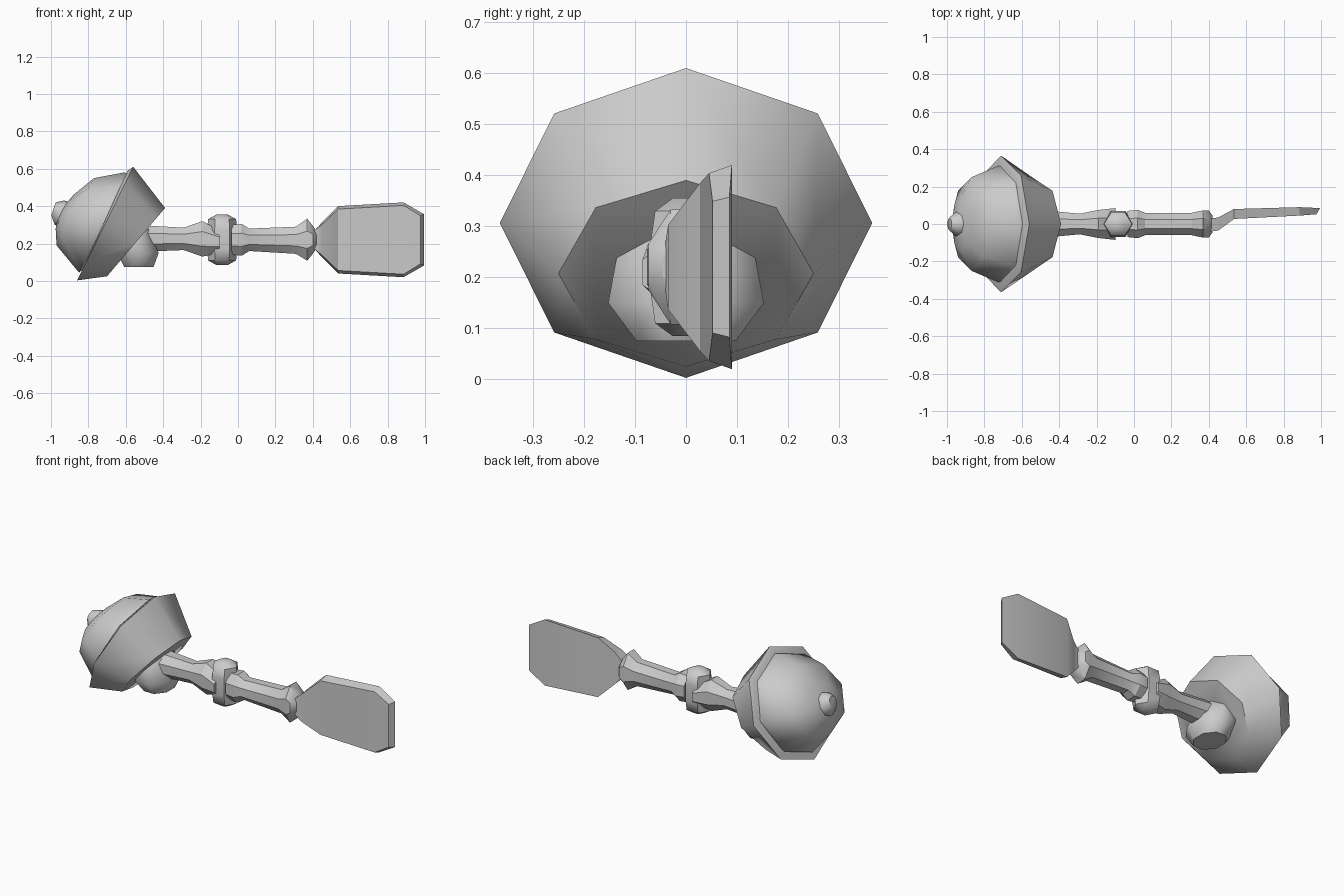
import bpy, bmesh
from math import cos, sin, pi, radians
from mathutils import Vector

cube = bpy.data.objects.get("Cube")
if cube:
    bpy.data.objects.remove(cube, do_unlink=True)

GREY = (0.6, 0.6, 0.6, 1)
mat = bpy.data.materials.new("plain grey")
mat.use_nodes = True
mat.diffuse_color = GREY
mat.node_tree.nodes["Principled BSDF"].inputs["Base Color"].default_value = GREY


def loft(name, rings, angle=40):
    """Skin a list of equal-length vertex rings and close both ends."""
    bm = bmesh.new()
    loops = [[bm.verts.new(p) for p in ring] for ring in rings]
    n = len(loops[0])
    for a, b in zip(loops, loops[1:]):
        for i in range(n):
            j = (i + 1) % n
            bm.faces.new((a[i], a[j], b[j], b[i]))
    bm.faces.new(loops[0])
    bm.faces.new(loops[-1])
    bmesh.ops.recalc_face_normals(bm, faces=bm.faces)
    mesh = bpy.data.meshes.new(name)
    bm.to_mesh(mesh)
    bm.free()
    obj = bpy.data.objects.new(name, mesh)
    bpy.context.collection.objects.link(obj)
    mesh.materials.append(mat)
    bpy.ops.object.select_all(action='DESELECT')
    obj.select_set(True)
    bpy.context.view_layer.objects.active = obj
    bpy.ops.object.shade_smooth_by_angle(angle=radians(angle))
    return obj


def tilted(low, high, ry, n=8, phase=0.0):
    """Elliptical ring whose profile runs from low to high (x, z) points."""
    lo, hi = Vector((low[0], 0, low[1])), Vector((high[0], 0, high[1]))
    mid, up = (lo + hi) / 2, (hi - lo) / 2
    side = Vector((0, ry, 0))
    angles = [2 * pi * (i + phase) / n for i in range(n)]
    return [mid + up * cos(a) + side * sin(a) for a in angles]


def limb(name, stations):
    """Eight-sided flat-topped tube along x from (x, low, high, half width)."""
    k = 1 / cos(pi / 8)
    rings = []
    for x, lo, hi, ry in stations:
        mid, half = (lo + hi) / 2, (hi - lo) / 2 * k
        rings.append(tilted((x, mid - half), (x, mid + half), ry * k, 8, 0.5))
    return loft(name, rings, 30)


def column(name, stations, n, phase=0.0):
    """Upright joint from (z, centre x, x radius, y radius)."""
    rings = [[Vector((cx + rx * cos(2 * pi * (i + phase) / n),
                      ry * sin(2 * pi * (i + phase) / n), z)) for i in range(n)]
             for z, cx, rx, ry in stations]
    return loft(name, rings, 50)


# Shoulder guard: flared octagonal skirt, domed shell and end knob
loft("shoulder_skirt", [
    tilted((-0.845, 0.03), (-0.59, 0.59), 0.34),
    tilted((-0.86, 0.003), (-0.56, 0.61), 0.365),
    tilted((-0.70, 0.025), (-0.39, 0.39), 0.25)], 50)
loft("shoulder_dome", [
    tilted((-0.83, 0.06), (-0.575, 0.57), 0.31),
    tilted((-0.85, 0.045), (-0.61, 0.58), 0.31),
    tilted((-0.97, 0.19), (-0.77, 0.55), 0.25),
    tilted((-0.975, 0.28), (-0.88, 0.46), 0.14),
    tilted((-0.965, 0.34), (-0.94, 0.39), 0.03)], 50)
loft("shoulder_knob", [
    tilted((-0.94, 0.29), (-0.89, 0.42), 0.065),
    tilted((-0.98, 0.30), (-0.93, 0.43), 0.065),
    tilted((-0.998, 0.35), (-0.975, 0.42), 0.035)], 50)

# Shoulder joint below the guard
column("shoulder_joint", [
    (0.075, -0.53, 0.085, 0.105), (0.15, -0.535, 0.12, 0.165),
    (0.275, -0.57, 0.10, 0.14), (0.32, -0.59, 0.06, 0.08)], 8, 0.5)

# Upper arm with a flare before the elbow
limb("upper_arm", [
    (-0.56, 0.155, 0.30, 0.075), (-0.47, 0.158, 0.295, 0.072),
    (-0.29, 0.165, 0.285, 0.055), (-0.19, 0.13, 0.32, 0.075),
    (-0.10, 0.15, 0.27, 0.085)])

# Elbow: six-sided capped pivot
column("elbow_joint", [
    (0.085, -0.085, 0.03, 0.03), (0.11, -0.085, 0.075, 0.07),
    (0.17, -0.085, 0.08, 0.08), (0.27, -0.085, 0.08, 0.08),
    (0.33, -0.085, 0.075, 0.07), (0.355, -0.085, 0.03, 0.03)], 6)

# Forearm with elbow collar and wrist flare
limb("forearm", [
    (-0.035, 0.14, 0.30, 0.07), (0.02, 0.135, 0.305, 0.076),
    (0.06, 0.16, 0.28, 0.06), (0.31, 0.145, 0.29, 0.06),
    (0.37, 0.108, 0.333, 0.073), (0.40, 0.145, 0.295, 0.073),
    (0.42, 0.175, 0.265, 0.045)])


# Paddle hand: columns of (x, front y, back y, half height), bevelled in front
def slab(x, front, back, half, bevel, middle=0.22):
    return [Vector((x, front, middle - half + bevel)),
            Vector((x, back, middle - half)),
            Vector((x, back, middle + half)),
            Vector((x, front, middle + half - bevel))]


hand = [slab(0.41, -0.04, 0.03, 0.05, 0.0),
        slab(0.45, -0.035, 0.035, 0.095, 0.012),
        slab(0.535, 0.027, 0.08, 0.18, 0.016),
        slab(0.885, 0.045, 0.09, 0.20, 0.016),
        slab(0.995, 0.052, 0.085, 0.137, 0.008)]
hand[-1][0].x = hand[-1][3].x = 0.975
loft("paddle_hand", hand, 30)
